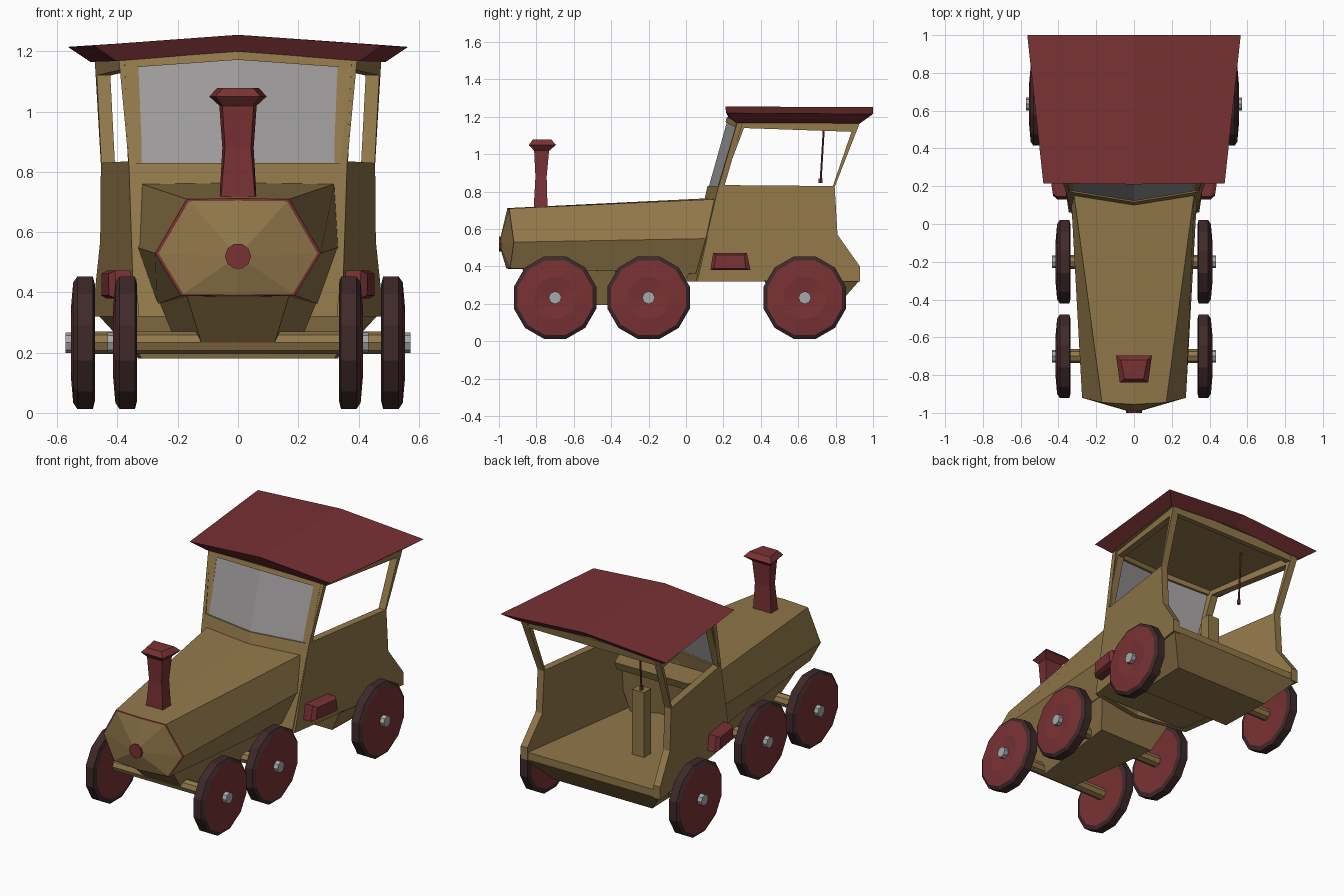
import bpy, bmesh, math
from mathutils import Vector

if "Cube" in bpy.data.objects:
    bpy.data.objects.remove(bpy.data.objects["Cube"])


def material(name, rgb):
    m = bpy.data.materials.new(name)
    m.diffuse_color = (*rgb, 1)
    m.use_nodes = True
    m.node_tree.nodes["Principled BSDF"].inputs["Base Color"].default_value = m.diffuse_color
    return m


GOLD = material("ochre_paint", (0.285, 0.188, 0.068))
RED = material("dark_red_paint", (0.19, 0.031, 0.034))
TYRE = material("tyre_brown", (0.05, 0.022, 0.023))
GLASS = material("grey_glass", (0.34, 0.33, 0.33))
METAL = material("hub_metal", (0.38, 0.40, 0.41))


def build(name, verts, faces, mats, rule=None, extrude=None):
    """Flat-shaded mesh; rule gives a material index per face, extrude thickens a sheet."""
    bm = bmesh.new()
    vs = [bm.verts.new(v) for v in verts]
    for i, f in enumerate(faces):
        face = bm.faces.new([vs[k] for k in f])
        face.material_index = rule(i) if rule else 0
    if extrude:
        r = bmesh.ops.extrude_face_region(bm, geom=bm.faces[:], use_keep_orig=True)
        new = [g for g in r["geom"] if isinstance(g, bmesh.types.BMVert)]
        bmesh.ops.translate(bm, verts=new, vec=extrude)
    bmesh.ops.recalc_face_normals(bm, faces=bm.faces[:])
    me = bpy.data.meshes.new(name)
    bm.to_mesh(me)
    bm.free()
    for m in mats:
        me.materials.append(m)
    ob = bpy.data.objects.new(name, me)
    bpy.context.collection.objects.link(ob)
    return ob


def loft(name, sections, mats, rule=None):
    """Skin equal-length closed sections and cap both ends."""
    n = len(sections[0])
    verts = [p for s in sections for p in s]
    faces = [(k * n + i, k * n + (i + 1) % n, (k + 1) * n + (i + 1) % n, (k + 1) * n + i)
             for k in range(len(sections) - 1) for i in range(n)]
    faces += [tuple(range(n)), tuple(range(len(verts) - n, len(verts)))]
    return build(name, verts, faces, mats, rule)


def rod(name, a, b, r, mat, n=8):
    a, b = Vector(a), Vector(b)
    q = (b - a).to_track_quat('Z', 'Y')
    ring = [q @ Vector((r * math.cos(2 * math.pi * i / n), r * math.sin(2 * math.pi * i / n), 0))
            for i in range(n)]
    return loft(name, [[a + p for p in ring], [b + p for p in ring]], [mat])


def rect(z, xf, xb, yf, yb):
    return [(-xf, yf, z), (xf, yf, z), (xb, yb, z), (-xb, yb, z)]


def mirrored(half):
    return half + [(-x, y, z) for x, y, z in reversed(half)]


# Wheels, hubs and axles
AZ = 0.233
PROFILE = [(-0.035, 0.03), (-0.04, 0.20), (-0.033, 0.228), (0.018, 0.228),
           (0.032, 0.207), (0.040, 0.115), (0.030, 0.03)]
for label, y, xc in (("front", -0.70, 0.375), ("middle", -0.20, 0.375), ("rear", 0.635, 0.515)):
    for side, s in (("right", 1), ("left", -1)):
        rings = [[(s * (xc + d), y + r * math.cos(math.pi * (i + .5) / 6),
                   AZ + r * math.sin(math.pi * (i + .5) / 6)) for i in range(12)]
                 for d, r in PROFILE]
        loft(f"{label}_{side}_wheel", rings, [RED, TYRE], lambda i: int(12 <= i < 48))
        rod(f"{label}_{side}_hub", (s * xc, y, AZ), (s * (xc + 0.058), y, AZ), 0.034, METAL)
    rod(f"{label}_axle", (-xc, y, AZ), (xc, y, AZ), 0.037, GOLD)

# Boiler hood with red front rim and pointed nose
back = mirrored([(0, 0.13, 0.765), (0.32, 0.17, 0.76), (0.335, 0.17, 0.55), (0.27, 0.15, 0.36), (0, 0.02, 0.36)])
front = mirrored([(0, -0.955, 0.712), (0.17, -0.945, 0.71), (0.275, -0.92, 0.53), (0.19, -0.94, 0.39), (0, -0.96, 0.388)])
back.pop(5), back.pop(-1), front.pop(5), front.pop(-1)
tip = Vector((0, -1.0, 0.52))
inner = [tuple(Vector(p).lerp(tip, 0.04)) for p in front]
n = len(front)
faces = [(k * n + i, k * n + (i + 1) % n, (k + 1) * n + (i + 1) % n, (k + 1) * n + i)
         for k in range(2) for i in range(n)]
faces += [(2 * n + i, 2 * n + (i + 1) % n, 3 * n) for i in range(n)] + [tuple(range(n))]
build("boiler_hood", back + front + inner + [tuple(tip)], faces, [GOLD, RED],
      lambda i: int(n <= i < 2 * n))
rod("nose_button", (0, -0.98, 0.52), (0, -1.0, 0.52), 0.043, RED, 10)

# Keel under the boiler
loft("front_chassis", [rect(0.195, 0.11, 0.19, -0.70, -0.07), rect(0.39, 0.17, 0.27, -0.88, 0.03)], [GOLD])

# Chimney
loft("chimney", [rect(0.70, 0.058, 0.062, -0.815, -0.74), rect(0.88, 0.043, 0.052, -0.805, -0.745),
                 rect(1.02, 0.052, 0.062, -0.812, -0.732)], [RED])
loft("chimney_cap", [rect(1.018, 0.05, 0.06, -0.812, -0.732), rect(1.05, 0.075, 0.095, -0.84, -0.695),
                     rect(1.078, 0.05, 0.07, -0.82, -0.72)], [RED])


# Cab side walls with window openings
def wall(y):
    return 0.345 + 0.15 * (y - 0.06)


SIDE = [(.06, .32), (.175, .83), (.27, 1.17), (.93, 1.17), (.795, .825), (.81, .57), (.93, .40), (.93, .32),
        (.195, .835), (.31, 1.14), (.885, 1.12), (.785, .83)]
SIDE_FACES = [(0, 7, 6, 5), (0, 5, 4, 11, 8, 1), (1, 8, 9, 2), (2, 9, 10, 3), (10, 11, 4, 3)]
for side, s in (("right", 1), ("left", -1)):
    build(f"cab_{side}_wall", [(s * wall(y), y, z) for y, z in SIDE], SIDE_FACES, [GOLD],
          extrude=(-s * 0.045, 0, 0))
    # Side step box
    outer = [(.13, .38), (.345, .38), (.325, .472), (.145, .472)]
    small = [(.15, .39), (.32, .39), (.31, .462), (.16, .462)]
    loft(f"{side}_step_box", [[(s * (wall(y) - .01), y, z) for y, z in outer],
                              [(s * (wall(y) + .05), y, z) for y, z in outer],
                              [(s * (wall(y) + .07), y, z) for y, z in small]], [RED])


# Cab front with V-shaped windscreen
def screen(x, z, d=0):
    y = 0.175 + (z - 0.83) * (0.28 if z > 0.83 else 0.225)
    return (x, y - 0.06 * (1 - abs(x) / 0.37) + d, z)


OUT = [(-.36, .80), (0, .80), (.36, .80), (.395, 1.17), (0, 1.20), (-.395, 1.17)]
INN = [(-.34, .83), (0, .83), (.34, .83), (.375, 1.145), (0, 1.172), (-.375, 1.145)]
LOW = [(-.33, .32), (0, .32), (.33, .32)]
fr = [(i, (i + 1) % 6, 6 + (i + 1) % 6, 6 + i) for i in range(6)] + [(12, 13, 1, 0), (13, 14, 2, 1)]
build("cab_front_frame", [screen(*p) for p in OUT + INN + LOW], fr, [GOLD], extrude=(0, 0.03, 0))
build("windscreen", [screen(x, z, 0.008) for x, z in INN], [(0, 1, 4, 5), (1, 2, 3, 4)], [GLASS],
      extrude=(0, 0.008, 0))

# Cab floor, tapered belly and rear roof beam
loft("cab_floor", [rect(0.322, wall(.07) - .01, wall(.925) - .005, .07, .925),
                   rect(0.37, wall(.07) - .01, wall(.925) - .005, .08, .925)], [GOLD])
loft("rear_chassis", [rect(0.18, 0.32, 0.33, 0.46, 0.80), rect(0.325, 0.40, 0.465, 0.42, 0.928)], [GOLD])
loft("rear_roof_beam", [rect(1.135, .44, .44, .885, .918), rect(1.185, .44, .44, .895, .928)], [GOLD])

# Roof: ridged red top and fascia, ochre ceiling
top = [(-.48, .215, 1.22), (0, .21, 1.255), (.48, .215, 1.22), (.565, 1, 1.215), (0, 1, 1.252), (-.565, 1, 1.215)]
low = [(-.405, .27, 1.168), (0, .225, 1.20), (.405, .27, 1.168), (.49, .93, 1.165), (0, .93, 1.195), (-.49, .93, 1.165)]
rf = [(0, 1, 4, 5), (1, 2, 3, 4)] + [(i, (i + 1) % 6, 6 + (i + 1) % 6, 6 + i) for i in range(6)]
build("roof", top + low, rf + [(6, 7, 10, 11), (7, 8, 9, 10)], [RED, GOLD], lambda i: int(i > 7))

# Interior: dashboard shelf, control post and pull cord
loft("dashboard", [rect(0.70, .32, .25, .14, .32), rect(0.75, .32, .25, .16, .34)], [GOLD])
loft("control_post", [[(x - .10, y, z) for x, y, z in rect(h, .04, .04, .54, .61)] for h in (.36, .77)], [GOLD])
rod("pull_cord", (-0.2, 0.74, 1.19), (-0.2, 0.72, 0.86), 0.006, RED, 6)
rod("cord_handle", (-0.2, 0.72, 0.87), (-0.2, 0.72, 0.845), 0.012, RED, 6)
